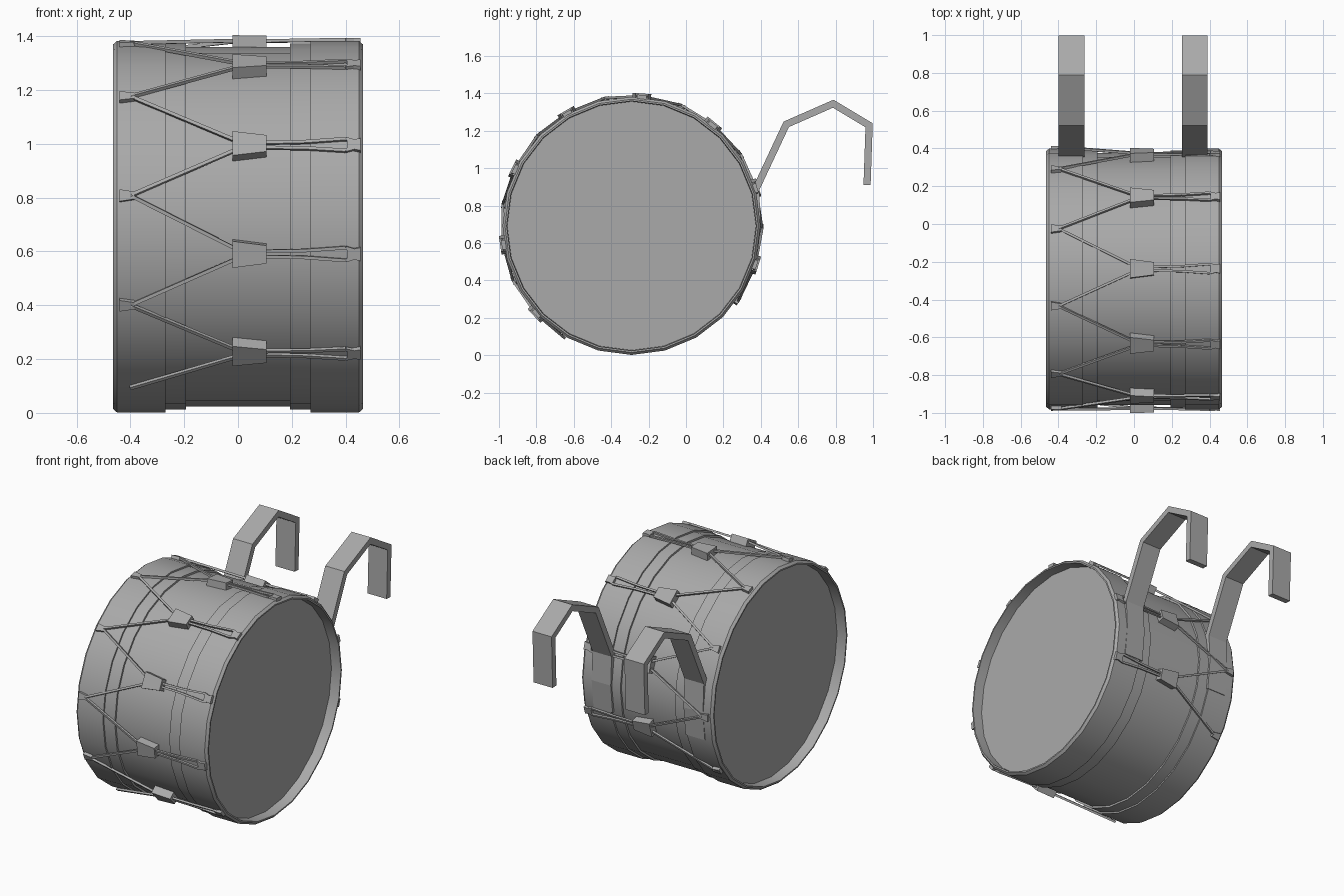
import bpy, bmesh, math
from mathutils import Vector

cube = bpy.data.objects.get("Cube")
if cube:
    bpy.data.objects.remove(cube, do_unlink=True)

CY, CZ = -0.291, 0.692      # drum axis, which runs along x
STEP = math.radians(34.3)   # spacing of the rope fittings
FIRST = math.radians(-42.7)  # lowest front bracket
LUG = math.radians(0.8)     # lugs sit slightly past halfway

grey = bpy.data.materials.new("grey")
grey.use_nodes = True
colour = (0.4, 0.4, 0.4, 1)
grey.diffuse_color = colour
grey.node_tree.nodes["Principled BSDF"].inputs["Base Color"].default_value = colour


def finish(bm, name):
    bmesh.ops.recalc_face_normals(bm, faces=bm.faces)
    mesh = bpy.data.meshes.new(name)
    bm.to_mesh(mesh)
    bm.free()
    mesh.materials.append(grey)
    obj = bpy.data.objects.new(name, mesh)
    bpy.context.collection.objects.link(obj)
    return obj


def loft(bm, rings):
    """Join rings of points into a capped solid."""
    loops = [[bm.verts.new(p) for p in ring] for ring in rings]
    n = len(loops[0])
    for a, b in zip(loops, loops[1:]):
        for i in range(n):
            j = (i + 1) % n
            bm.faces.new((a[i], a[j], b[j], b[i]))
    bm.faces.new(loops[0])
    bm.faces.new(loops[-1])


def on_drum(x, angle, r, side=0.0):
    """Point at an angle up from the front, shifted sideways along the tangent."""
    c, s = math.cos(angle), math.sin(angle)
    return Vector((x, CY - c * r + s * side, CZ + s * r + c * side))


def wedge(bm, angle, x0, x1, w0, w1, r0, r1):
    """Tapered block sitting on the drum."""
    loft(bm, [[on_drum(x, angle, r, s * w / 2)
               for r, s in ((r0, -1), (r0, 1), (r1, 1), (r1, -1))]
              for x, w in ((x0, w0), (x1, w1))])


def cord(bm, a, b, angle, width=0.013):
    """Square cord between two points."""
    out = Vector((0, -math.cos(angle), math.sin(angle))) * width / 2
    side = (b - a).cross(out).normalized() * width / 2
    loft(bm, [[p - out - side, p - out + side, p + out + side, p + out - side]
              for p in (a, b)])


# Drum: half profile of shell, bands, hoops and recessed heads, mirrored and lathed
half = [(0.193, 0.668), (0.193, 0.680), (0.27, 0.680), (0.27, 0.690),
        (0.45, 0.690), (0.465, 0.677), (0.465, 0.668), (0.40, 0.665)]
profile = [(-x, r) for x, r in reversed(half)] + half
bm = bmesh.new()
loft(bm, [[on_drum(x, math.radians(15 * i), r) for i in range(24)]
          for x, r in profile])
drum = finish(bm, "drum_body")
bpy.context.view_layer.objects.active = drum
drum.select_set(True)
bpy.ops.object.shade_smooth_by_angle(angle=math.radians(25))
drum.select_set(False)

# Rope fittings round the drum, leaving the underside bare
brackets, lugs, hooks, ropes = (bmesh.new() for _ in range(4))
for k in range(8):
    mid = FIRST + k * STEP
    wedge(brackets, mid, -0.02, 0.105, 0.10, 0.068, 0.655, 0.710)
    wedge(lugs, mid + STEP / 2 + LUG, -0.44, -0.385, 0.045, 0.028, 0.675, 0.704)
    wedge(hooks, mid, 0.405, 0.455, 0.03, 0.05, 0.68, 0.702)
    for s in (-1, 1):
        # zigzag cord to the neighbouring lug
        end = mid + s * STEP / 2 + LUG
        cord(ropes, on_drum(-0.40, end, 0.698), on_drum(-0.01, mid, 0.692, s * 0.02), mid)
        # twin cords to the other hoop
        path = [on_drum(x, mid, r, s * w) for x, r, w in
                ((0.10, 0.692, 0.010), (0.25, 0.694, 0.013),
                 (0.40, 0.696, 0.024), (0.43, 0.696, 0.015))]
        for a, b in zip(path, path[1:]):
            cord(ropes, a, b, mid, 0.012)
finish(brackets, "rope_brackets")
finish(lugs, "hoop_lugs")
finish(hooks, "hoop_hooks")
finish(ropes, "tension_ropes")

# Carrying straps: bent flat bars with mitred corners, in (y, z)
line = [Vector(p) for p in ((0.362, 0.52), (0.381, 0.70), (0.372, 0.885), (0.536, 1.235),
                            (0.787, 1.345), (0.979, 1.23), (0.968, 0.91))]


def strap(name, x0, x1, thick=0.038):
    rings = []
    for i, p in enumerate(line):
        dirs = [(line[j + 1] - line[j]).normalized()
                for j in (i - 1, i) if 0 <= j < len(line) - 1]
        normals = [Vector((-d.y, d.x)) for d in dirs]
        n = sum(normals, Vector((0, 0))).normalized()
        off = n * (thick / 2 / n.dot(normals[0]))
        rings.append([(x, q.x, q.y) for x, q in
                      ((x0, p - off), (x1, p - off), (x1, p + off), (x0, p + off))])
    bm = bmesh.new()
    loft(bm, rings)
    finish(bm, name)


strap("right_strap", -0.40, -0.263)
strap("left_strap", 0.253, 0.388)
